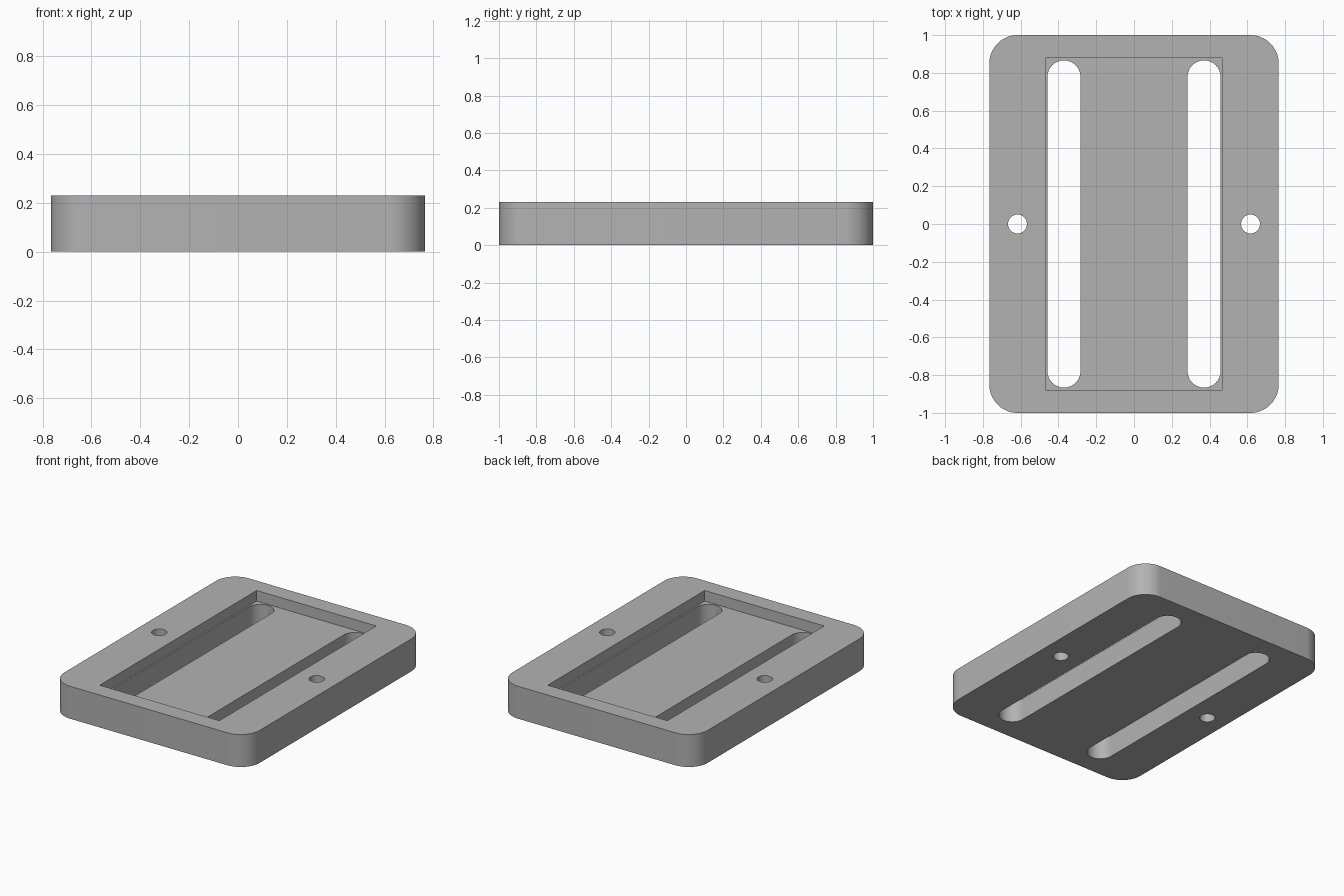
import bpy, bmesh
from math import cos, sin, pi

cube = bpy.data.objects.get("Cube")
if cube:
    bpy.data.objects.remove(cube, do_unlink=True)

HALF_X, HALF_Y, HEIGHT = 0.766, 1.0, 0.23
CORNER = 0.15
FLOOR = 0.155           # height of the pocket floor
HOLE_X, HOLE_R = 0.617, 0.05
SLOT_X, SLOT_R, SLOT_Y = 0.371, 0.0875, 0.866

grey = bpy.data.materials.new("plain grey")
grey.use_nodes = True
colour = (0.45, 0.45, 0.45, 1)
grey.diffuse_color = colour
grey.node_tree.nodes["Principled BSDF"].inputs["Base Color"].default_value = colour


def rounded_outline(cx, hx, hy, r, steps):
    """Counter-clockwise rectangle whose corners are arcs of radius r."""
    pts = []
    for i, (sx, sy) in enumerate([(1, 1), (-1, 1), (-1, -1), (1, -1)]):
        for k in range(steps + 1):
            a = (i + k / steps) * pi / 2
            pts.append((cx + sx * (hx - r) + r * cos(a),
                        sy * (hy - r) + r * sin(a)))
    return pts


def prism(name, outline, z0, z1):
    bm = bmesh.new()
    base = bm.faces.new([bm.verts.new((x, y, z0)) for x, y in outline])
    top = bmesh.ops.extrude_face_region(bm, geom=[base])["geom"]
    bmesh.ops.translate(bm, vec=(0, 0, z1 - z0),
                        verts=[v for v in top if isinstance(v, bmesh.types.BMVert)])
    bmesh.ops.remove_doubles(bm, verts=bm.verts, dist=1e-5)
    bmesh.ops.recalc_face_normals(bm, faces=bm.faces)
    mesh = bpy.data.meshes.new(name)
    bm.to_mesh(mesh)
    bm.free()
    mesh.materials.append(grey)
    obj = bpy.data.objects.new(name, mesh)
    bpy.context.collection.objects.link(obj)
    return obj


# Plate with rounded corners
plate = prism("mounting_plate", rounded_outline(0, HALF_X, HALF_Y, CORNER, 16), 0, HEIGHT)

# Cutters: rectangular pocket, two long slots, two screw holes
pocket = [(0.469, -0.878), (0.469, 0.878), (-0.469, 0.878), (-0.469, -0.878)]
cutters = [prism("pocket_cutter", pocket, FLOOR, HEIGHT + 0.1)]
for side, word in ((1, "left"), (-1, "right")):
    slot = rounded_outline(side * SLOT_X, SLOT_R, SLOT_Y, SLOT_R, 16)
    hole = rounded_outline(side * HOLE_X, HOLE_R, HOLE_R, HOLE_R, 10)
    cutters.append(prism(word + "_slot_cutter", slot, -0.1, HEIGHT + 0.1))
    cutters.append(prism(word + "_hole_cutter", hole, -0.1, HEIGHT + 0.1))

bpy.ops.object.select_all(action="DESELECT")
bpy.context.view_layer.objects.active = plate
plate.select_set(True)
for cutter in cutters:
    cutter.hide_render = True
    cut = plate.modifiers.new(cutter.name, "BOOLEAN")
    cut.operation = "DIFFERENCE"
    cut.solver = "EXACT"
    cut.object = cutter
    bpy.ops.object.modifier_apply(modifier=cut.name)
    bpy.data.objects.remove(cutter, do_unlink=True)

# Smooth arcs, sharp rims
bpy.ops.object.shade_smooth_by_angle(angle=pi / 6)
